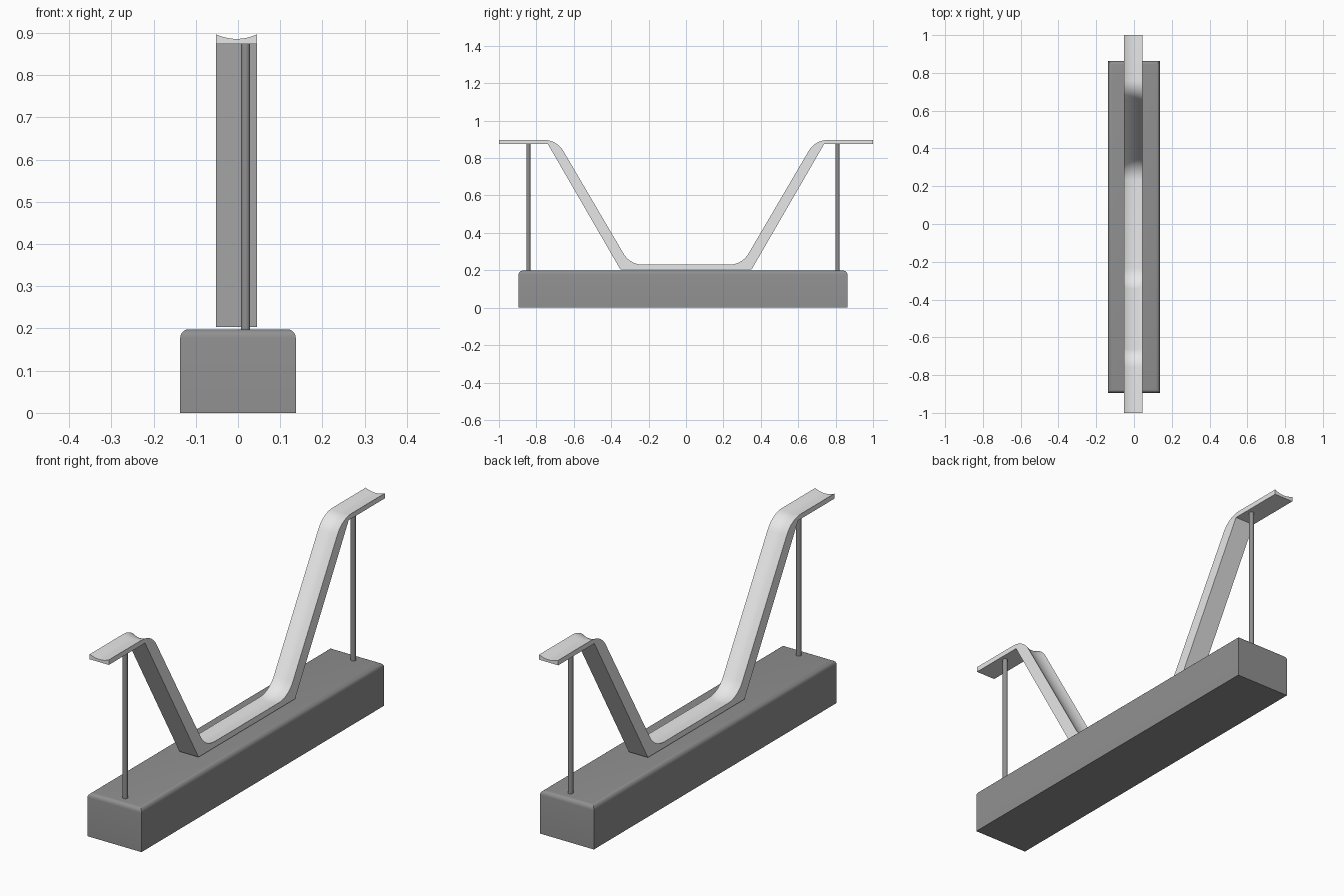
import bpy, bmesh, math

cube = bpy.data.objects.get("Cube")
if cube:
    bpy.data.objects.remove(cube)


def material(name, value):
    m = bpy.data.materials.new(name)
    m.use_nodes = True
    colour = (value, value, value, 1)
    m.diffuse_color = colour
    m.node_tree.nodes["Principled BSDF"].inputs["Base Color"].default_value = colour
    return m


light = material("light grey", 0.8)
dark = material("dark grey", 0.28)


def finish(name, bm, mat):
    """Turn a bmesh into a smooth-shaded object with sharp edges kept."""
    bmesh.ops.recalc_face_normals(bm, faces=bm.faces)
    mesh = bpy.data.meshes.new(name)
    bm.to_mesh(mesh)
    bm.free()
    mesh.materials.append(mat)
    ob = bpy.data.objects.new(name, mesh)
    bpy.context.collection.objects.link(ob)
    bpy.ops.object.select_all(action='DESELECT')
    ob.select_set(True)
    bpy.context.view_layer.objects.active = ob
    bpy.ops.object.shade_smooth_by_angle(angle=math.radians(35))
    return ob


# Base block with rounded top edges
X0, X1, Y0, Y1, TOP = -0.137, 0.137, -0.895, 0.863, 0.198
bm = bmesh.new()
bmesh.ops.create_cube(bm, size=1)
for v in bm.verts:
    v.co = (X0 if v.co.x < 0 else X1, Y0 if v.co.y < 0 else Y1, 0 if v.co.z < 0 else TOP)
rim = [e for e in bm.edges if all(v.co.z > TOP / 2 for v in e.verts)]
bmesh.ops.bevel(bm, geom=rim, offset=0.02, segments=5, profile=0.5, affect='EDGES')
finish("base", bm, dark)

# Two thin support rods
for name, y in (("front_rod", -0.843), ("back_rod", 0.81)):
    bm = bmesh.new()
    bmesh.ops.create_cone(bm, cap_ends=True, segments=24, radius1=0.011, radius2=0.011, depth=0.68)
    bmesh.ops.translate(bm, verts=bm.verts, vec=(0.018, y, 0.534))
    finish(name, bm, dark)

# Channel: a bent strip with a shallow groove along its top
HIGH, LOW, RADIUS, SLOPE, STEPS = 0.897, 0.23, 0.12, math.radians(60), 10
LEFT, RIGHT, GROOVE, COLUMNS = -0.052, 0.045, 0.011, 12


def top_path(d):
    """Side-on (y, z) path of the top, sunk by d, with rounded bends."""
    tan = math.tan(SLOPE / 2)
    angles = [SLOPE * i / STEPS for i in range(STEPS + 1)]
    r = RADIUS - d
    start = -0.69 - d * tan - r * tan
    half = [(-1, HIGH - d)]
    half += [(start + r * math.sin(a), HIGH - d - r * (1 - math.cos(a))) for a in angles]
    r = RADIUS + d
    end = -0.3 - d * tan + r * tan
    half += [(end - r * math.sin(a), LOW - d + r * (1 - math.cos(a))) for a in reversed(angles)]
    return half + [(-y, z) for y, z in reversed(half)]


under_half = [(-1, 0.874), (-0.738, 0.874), (-0.35, 0.203)]
under = under_half + [(-y, z) for y, z in reversed(under_half)]

bm = bmesh.new()
top = []
for i in range(COLUMNS + 1):
    u = i / COLUMNS
    x = LEFT + (RIGHT - LEFT) * u
    sink = GROOVE * (1 - (2 * u - 1) ** 2)
    top.append([bm.verts.new((x, y, z)) for y, z in top_path(sink)])
bottom = [[bm.verts.new((x, y, z)) for y, z in under] for x in (LEFT, RIGHT)]
for rows in (top, bottom):
    for a, b in zip(rows, rows[1:]):
        for k in range(len(a) - 1):
            bm.faces.new((a[k], a[k + 1], b[k + 1], b[k]))
for side in (0, -1):
    bm.faces.new(top[side] + bottom[side][::-1])
    bm.faces.new([col[side] for col in top] + [bottom[1][side], bottom[0][side]])
finish("channel", bm, light)
